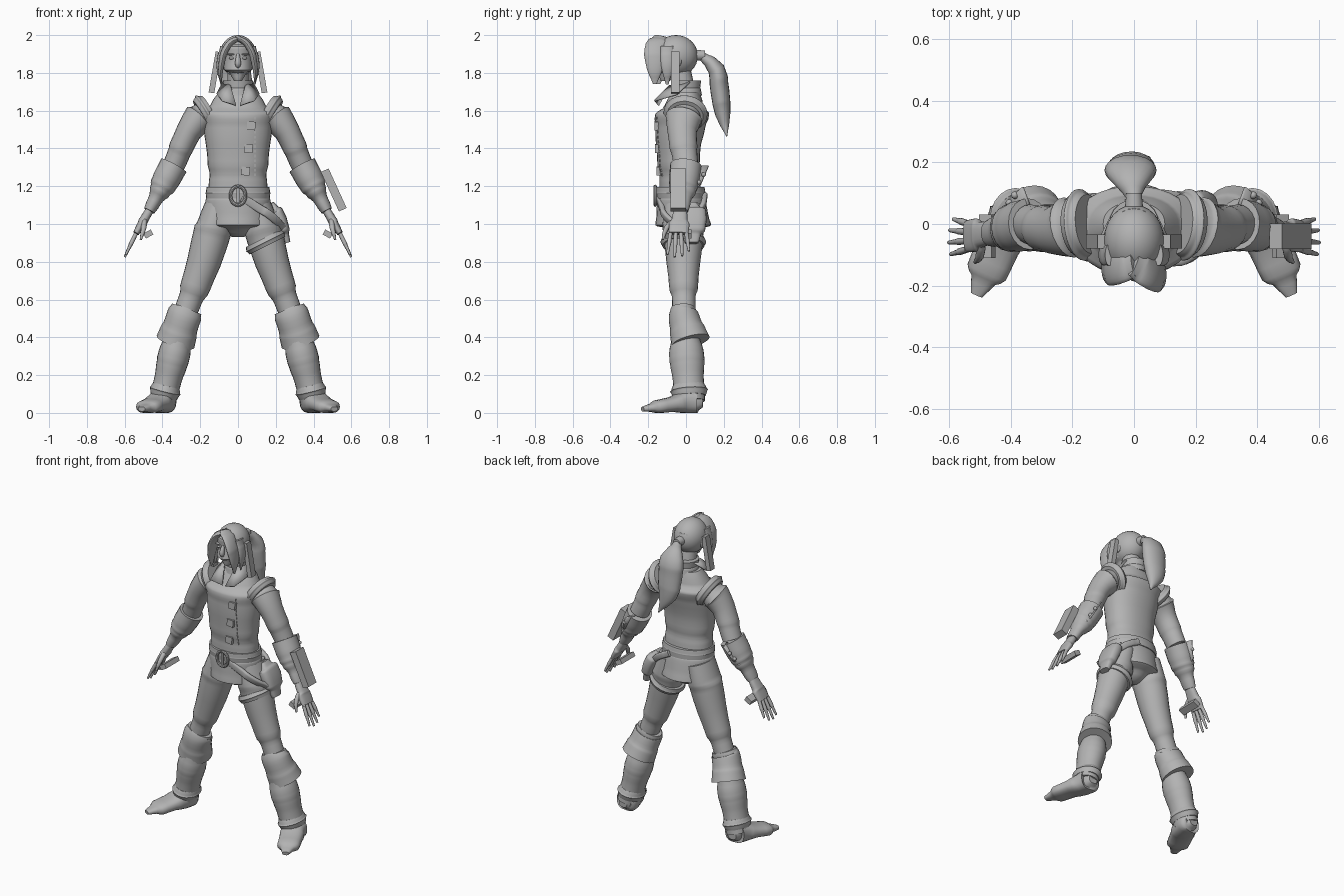
import bpy
import bmesh
import math
from mathutils import Vector, Matrix
from mathutils.bvhtree import BVHTree

default_cube = bpy.data.objects.get("Cube")
if default_cube:
    bpy.data.objects.remove(default_cube)

grey = bpy.data.materials.new("plain_grey")
grey.use_nodes = True
grey.diffuse_color = (.45, .45, .45, 1)
grey.node_tree.nodes["Principled BSDF"].inputs["Base Color"].default_value = grey.diffuse_color

X, Y, Z = Matrix.Identity(3)


def finish(name, bm):
    """Turn a bmesh into a shaded object that stays above the ground."""
    for vert in bm.verts:
        vert.co.z = max(vert.co.z, 0)
    bmesh.ops.recalc_face_normals(bm, faces=bm.faces)
    mesh = bpy.data.meshes.new(name)
    bm.to_mesh(mesh)
    bm.free()
    mesh.materials.append(grey)
    obj = bpy.data.objects.new(name, mesh)
    bpy.context.collection.objects.link(obj)
    bpy.ops.object.select_all(action='DESELECT')
    obj.select_set(True)
    bpy.context.view_layer.objects.active = obj
    bpy.ops.object.shade_smooth_by_angle(angle=math.radians(40))
    return obj


def sample(values, t):
    """Smoothly interpolate evenly spaced numbers or vectors, t from 0 to 1."""
    last = len(values) - 1
    start = min(int(t * last), last - 1)
    t = t * last - start
    before, after = values[max(start - 1, 0)], values[min(start + 2, last)]
    low, high = values[start], values[start + 1]
    bend = (high * 2 - before - low) * (1 - t) + (low * 2 - high - after) * t
    return low * (1 - t) + high * t + bend * (t * (1 - t) / 2)


def tube(name, path, widths, deep=(1, 1), ref=Y, side=1, level=False, sides=20, steps=16, power=1):
    """Loft ellipses along a path; deep is the ratio of depth to width."""
    path = [Vector(point) for point in path]
    spots = [sample(path, i / steps) for i in range(steps + 1)]
    for spot in spots:
        spot.x *= side
    bm = bmesh.new()
    rings = []
    for i, spot in enumerate(spots):
        along = Z if level else (spots[min(i + 1, steps)] - spots[max(i - 1, 0)]).normalized()
        depth_axis = (ref - along * ref.dot(along)).normalized()
        width_axis = depth_axis.cross(along)
        width = sample(widths, i / steps)
        depth = width * sample(deep, i / steps)
        ring = []
        for k in range(sides):
            angle = math.tau * k / sides
            c, s = (math.copysign(abs(f) ** power, f) for f in (math.cos(angle), math.sin(angle)))
            ring.append(bm.verts.new(spot + width_axis * width * c + depth_axis * depth * s))
        rings.append(ring)
    for low, high in zip(rings, rings[1:]):
        for k in range(sides):
            bm.faces.new((low[k - 1], low[k], high[k], high[k - 1]))
    bm.faces.new(rings[0])
    bm.faces.new(rings[-1])
    return finish(name, bm)


def box(name, centre, size, tilt=0):
    bm = bmesh.new()
    place = Matrix.Translation(centre) @ Matrix.Rotation(tilt, 4, 'Y') @ Matrix.Diagonal((*size, 1))
    bmesh.ops.create_cube(bm, size=1, matrix=place)
    return finish(name, bm)


def ball(name, centre, radii, keep=None):
    bm = bmesh.new()
    place = Matrix.Translation(centre) @ Matrix.Diagonal((*radii, 1))
    bmesh.ops.create_uvsphere(bm, u_segments=24, v_segments=16, radius=1, matrix=place)
    if keep:
        hidden = [face for face in bm.faces if not keep(face.calc_center_median())]
        bmesh.ops.delete(bm, geom=hidden, context='FACES')
    return finish(name, bm)


def plate(name, corners, side=1):
    bm = bmesh.new()
    bm.faces.new([bm.verts.new((x * side, y, z)) for x, y, z in corners])
    bmesh.ops.triangulate(bm, faces=bm.faces)
    obj = finish(name, bm)
    obj.modifiers.new("thickness", 'SOLIDIFY').thickness = .009


def front_finder(obj):
    """Return a function that finds the front surface of an object."""
    mesh = obj.data
    tree = BVHTree.FromPolygons([v.co for v in mesh.vertices], [p.vertices for p in mesh.polygons])
    return lambda x, z: tree.ray_cast(Vector((x, -1, z)), Y)[0]


# Torso, hips and neck
vest = tube("vest", [(0, -.03, 1.15), (0, -.04, 1.42), (0, 0, 1.7)],
            widths=(.16, .15, .155, .17, .19, .19, .1), deep=(.7, .7, .7, .7, .75, .7, .7),
            level=True, sides=32, steps=24, power=.9)
hips = tube("hips", [(0, -.01, .93), (0, -.02, 1.06), (0, -.03, 1.19)],
            widths=(.03, .15, .17, .17, .155), deep=(1, .8, .7), level=True, sides=28)
tube("neck", [(0, 0, 1.66), (0, -.03, 1.82)], widths=(.06, .055), level=True)
tube("collar_band", [(0, 0, 1.68), (0, 0, 1.76)], widths=(.085, .075, .08), level=True)
vest_front, hips_front = front_finder(vest), front_finder(hips)

# Square fasteners and the stitched vest edge
for i in range(3):
    box("fastener", vest_front(.04 + i * .015, 1.28 + i * .12), (.045, .025, .045), .08)
for i in range(13):
    box("stitch", vest_front(.09, 1.26 + i / 40), (.006, .008, .014))

# Belt, buckle and holster straps
tube("belt", [(0, -.026, 1.135), (0, -.03, 1.195)], widths=(.168, .172, .166), deep=(.77, .77),
     level=True, sides=32)
buckle_centre = Vector((0, -.163, 1.15))
turns = [math.tau * i / 12 for i in range(13)]
tube("buckle", [buckle_centre + X * math.sin(a) * .04 + Z * math.cos(a) * .05 for a in turns],
     widths=(.009, .009), sides=8, steps=24)
box("buckle_tongue", buckle_centre, (.014, .012, .08))
holster_side = Vector((.235, -.03, .98))
tube("front_hip_strap", [hips_front(.02, 1.14), hips_front(.1, 1.09), (.18, -.11, 1.04), holster_side],
     widths=(.022, .022), deep=(.6, .6), power=.6)
tube("rear_hip_strap", [(.05, .1, 1.15), (.14, .09, 1.1), (.2, .05, 1.04)],
     widths=(.02, .02), deep=(.7, .7), power=.6)
tube("thigh_strap", [(.135, -.014, .925), (.155, -.014, .885)], widths=(.104, .114, .104),
     deep=(1.06, 1.06), sides=28, steps=6)
tube("holster", [(.175, .025, 1.11), (.22, .03, 1.02), (.26, .03, .9)],
     widths=(.015, .035, .04, .03, .018), deep=(2, 2), power=.7)

# Head, nose and lips
tube("head", [(0, -.11, 1.757), (0, -.06, 1.875), (0, -.055, 1.99)],
     widths=(.02, .065, .08, .085, .03), deep=(1.2, 1.25), level=True, sides=28)
tube("nose", [(0, -.155, 1.9), (0, -.17, 1.85), (0, -.155, 1.83)], widths=(.008, .016, .008), sides=12)
for name, height in (("upper_lip", 1.816), ("lower_lip", 1.804)):
    ball(name, (0, -.152, height), (.022, .011, .006))

# Hair cap, tie and ponytail
ball("hair_cap", (0, -.053, 1.89), (.098, .116, .11),
     keep=lambda spot: spot.y > -.07 or spot.z > 1.955 - abs(spot.x) * .3)
tail_root = Vector((0, .08, 1.893))
tube("hair_tie", [tail_root - Y * .035, tail_root + Y * .02], widths=(.03, .025), ref=X)
tube("ponytail", [tail_root, (-.01, .16, 1.82), (-.01, .18, 1.7), (0, .195, 1.58), (.05, .216, 1.465)],
     widths=(.02, .045, .05, .04, .003), deep=(1, 1.7, 1.6, 1.5, 1), ref=X)

# Joints of the left limbs
shoulder, biceps, elbow = Vector((.17, 0, 1.6)), Vector((.26, -.02, 1.49)), Vector((.34, 0, 1.31))
wrist, knuckle = Vector((.47, -.03, 1.07)), Vector((.54, -.04, .95))
hip, thigh, knee = Vector((.1, -.01, 1.1)), Vector((.18, -.014, .8)), Vector((.29, -.01, .5))
ankle, toe = Vector((.4, .02, .06)), Vector((.51, -.23, .02))

for side, label in ((1, "left"), (-1, "right")):
    # Eyes, brows and ears
    ball(f"{label}_eye", (.034 * side, -.146, 1.878), (.015, .01, .007))
    ball(f"{label}_brow", (.036 * side, -.145, 1.898), (.027, .015, .005))
    ball(f"{label}_ear", (.088 * side, -.045, 1.865), (.012, .022, .034))

    # Loose hair, fuller on the left
    sweep = Y * (-.03 if side > 0 else -.01)
    lock = Vector((.09, -.135, 1.74))
    tube(f"{label}_fringe", [(0, -.13, 1.985), Vector((.06, -.135, 1.94)) + sweep, lock + sweep + Z * .1, lock + sweep],
         widths=(.014, .018, .016, .003), deep=(3, 3), side=side)
    tube(f"{label}_side_lock", [lock + Vector((-.01, .035, .2)), lock + Vector((.012, .035, .1)), lock + Y * .035],
         widths=(.014, .013, .003), deep=(2.5, 2.5), side=side)
    box(f"{label}_hair_slab", (.122 * side, -.057, 1.803), (.03, .045, .22), -.17 * side)

    # Collar flap and shoulder band
    plate(f"{label}_collar_flap", [(.08, .02, 1.755), (.04, -.09, 1.735), (.01, -.15, 1.63),
                                   (.085, -.17, 1.655), (.115, -.05, 1.69)], side)
    tube(f"{label}_shoulder_band", [shoulder - X * .025, shoulder.lerp(biceps, .25)],
         widths=(.09, .106, .108, .09), deep=(1.07, 1.07), side=side, sides=28)

    # Arm and forearm guard with a pointed, studded flap
    tube(f"{label}_upper_arm", [shoulder, biceps, elbow], widths=(.06, .086, .068, .063, .058),
         deep=(1.2, 1.1), side=side)
    tube(f"{label}_forearm_guard", [elbow, wrist], widths=(.076, .072, .065, .047, .03),
         deep=(1.1, 1.15, 1.4), side=side)
    flap_tip = Vector((.365, .118, 1.31))
    plate(f"{label}_guard_flap", [elbow + Y * .05, flap_tip, flap_tip.lerp(wrist, .4) + Y * .02,
                                  elbow.lerp(wrist, .7)], side)
    for i in range(3):
        x, y, z = flap_tip.lerp(wrist, .2 + i * .17)
        ball(f"{label}_guard_stud", (x * side, y + .005, z), Vector((.012,) * 3))

    # Hand, fingers, thumb and grip bar
    tube(f"{label}_palm", [wrist, knuckle], widths=(.022, .025, .016), deep=(1.6, 2, 3.2), side=side, power=.8)
    for i, reach in enumerate((.9, 1, .95, .75)):
        spread = Y * (i - 1.5)
        base = knuckle + spread * .028
        tip = base + (Vector((.06, 0, -.125)) + spread * .012) * reach
        tube(f"{label}_finger", [base, tip], widths=(.011, .011, .006), side=side, sides=10)
    thumb = wrist.lerp(knuckle, .35) - Y * .02
    tube(f"{label}_thumb", [thumb, thumb + Vector((.005, -.05, -.05)), thumb + Vector((.02, -.07, -.11))],
         widths=(.015, .014, .006), side=side, sides=10)
    box(f"{label}_hand_bar", (.475 * side, -.04, .947), (.045, .14, .03), .5 * side)

    # Leg
    tube(f"{label}_leg", [hip, thigh, knee], widths=(.075, .1, .09, .07, .06),
         deep=(1.4, 1.12, 1, .95, 1), side=side, sides=24)

    # Boot shaft, flared cuff, ankle fold and foot
    tube(f"{label}_boot_shaft", [knee, ankle], widths=(.06, .08, .085, .076, .07),
         deep=(1.05, 1.15), side=side, sides=24)
    tube(f"{label}_boot_cuff", [knee.lerp(thigh, .17), knee, knee.lerp(ankle, .28) + Vector((.01, .025, 0))],
         widths=(.082, .09, .094, .105), deep=(.75, .9, 1), side=side, sides=24)
    tube(f"{label}_ankle_fold", [ankle.lerp(knee, .2), ankle.lerp(knee, .06)],
         widths=(.07, .084, .072), deep=(1.2, 1.2), side=side)
    tube(f"{label}_foot", [ankle + Y * .07, ankle, ankle.lerp(toe, .5), toe], ref=Z, side=side, power=.8,
         widths=(.03, .066, .072, .073, .06, .02), deep=(1, 1, .8, .6, .5, .6))

# Slab held off the left forearm
box("left_forearm_slab", (.507, -.04, 1.18), (.045, .082, .23), -.43)
